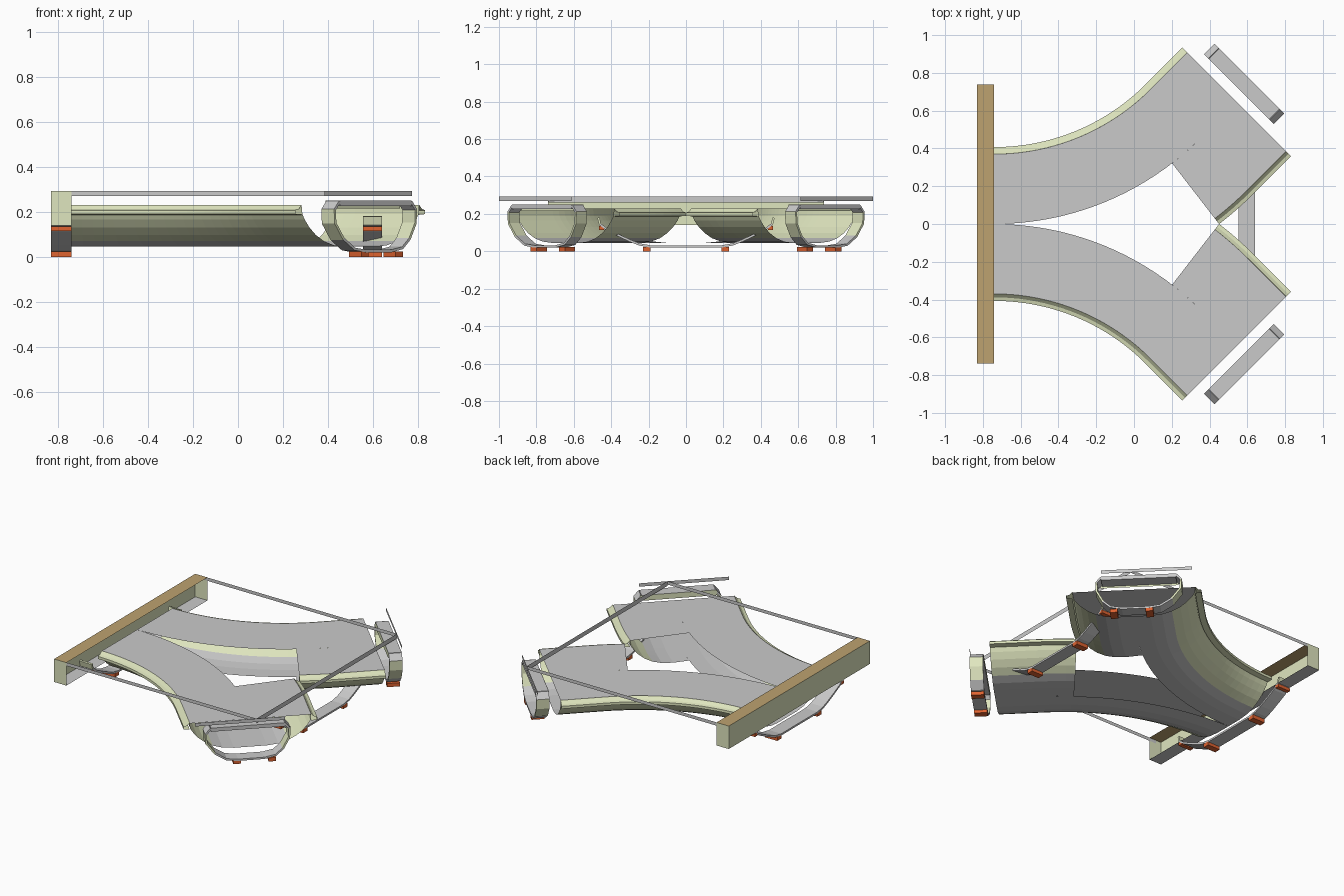
import bpy, math
from mathutils import Vector

if "Cube" in bpy.data.objects:
    bpy.data.objects.remove(bpy.data.objects["Cube"])


def mat(name, c):
    m = bpy.data.materials.new(name)
    m.diffuse_color = (*c, 1)
    m.use_nodes = True
    m.node_tree.nodes["Principled BSDF"].inputs["Base Color"].default_value = m.diffuse_color
    return m


GREY = mat("grey", (0.59, 0.59, 0.59))
GREEN = mat("pale green", (0.74, 0.79, 0.52))
WOOD = mat("tan wood", (0.51, 0.365, 0.16))
ORANGE = mat("orange", (0.74, 0.125, 0.03))


def make(name, verts, faces, mats, rule=None):
    me = bpy.data.meshes.new(name)
    me.from_pydata([tuple(v) for v in verts], [], faces)
    me.update()
    for m in mats:
        me.materials.append(m)
    if rule:
        for p in me.polygons:
            p.material_index = rule(p)
    ob = bpy.data.objects.new(name, me)
    bpy.context.collection.objects.link(ob)
    return ob


def steep(p):
    return 1 if abs(p.normal.z) < 0.91 or p.center.z > 0.18 else 0


def sweep(name, profile, frames, mats, rule=None):
    """Sweep a (side, height) profile through (point, side direction) frames."""
    n = len(profile)
    verts = [(p.x + d.x * u, p.y + d.y * u, z) for p, d in frames for u, z in profile]
    faces = [(i * n + j, i * n + j + 1, (i + 1) * n + j + 1, (i + 1) * n + j)
             for i in range(len(frames) - 1) for j in range(n - 1)]
    return make(name, verts, faces, mats, rule)


def box(name, centre, along, length, width, z0, z1, m):
    """Box whose length runs in direction 'along' on the ground plane."""
    a = Vector(along).normalized() * length / 2
    b = Vector((-a.y, a.x)).normalized() * width / 2
    c = Vector(centre)
    pts = [c - a - b, c + a - b, c + a + b, c - a + b]
    v = [(p.x, p.y, z) for z in (z0, z1) for p in pts]
    f = [(3, 2, 1, 0), (4, 5, 6, 7), (0, 1, 5, 4), (1, 2, 6, 5), (2, 3, 7, 6), (3, 0, 4, 7)]
    return make(name, v, f, [m])


def sheet(name, a, b, z0, z1, m):
    """Thin upright sheet between two ground points."""
    return make(name, [(*a, z0), (*b, z0), (*b, z1), (*a, z1)], [(0, 1, 2, 3)], [m])


def plate(name, x0, x1, y0, y1, z, m):
    return make(name, [(x0, y0, z), (x1, y0, z), (x1, y1, z), (x0, y1, z)], [(0, 1, 2, 3)], [m])


# channel centre line: arc of 45 degrees then a short straight
R = 1.54


def frame(t, s):
    p = Vector((-0.74 + R * math.sin(t), s * R * (1 - math.cos(t))))
    return p, Vector((-math.sin(t), s * math.cos(t)))


# floor, wall, then a rim whose crest slopes outward to a small ledge
HALF = [(0, .045), (.10, .045), (.17, .052), (.23, .07), (.28, .097), (.32, .13),
        (.35, .165), (.365, .19), (.37, .23), (.388, .212), (.407, .207), (.407, .19), (.37, .187)]
SURF = [(0, .228), (.37, .228)]
CUT = math.radians(37.7)
TURN = math.radians(45)

for s, side in ((1, "back"), (-1, "front")):
    arc = [frame(TURN * i / 20, s) for i in range(21)]
    p, d = arc[-1]
    tangent = Vector((math.cos(TURN), s * math.sin(TURN)))
    end = (p + tangent * 0.276, d)
    outer = arc + [end]
    inner = [(q, -e) for q, e in [frame(CUT + (TURN - CUT) * i / 4, s) for i in range(5)] + [end]]
    # channel walls and level surface, outer half full length, inner half short
    sweep(side + "_outer_channel", HALF, outer, [GREY, GREEN], steep)
    sweep(side + "_inner_channel", HALF, inner, [GREY, GREEN], steep)
    sweep(side + "_outer_surface", SURF, outer, [GREY])
    sweep(side + "_inner_surface", SURF, inner, [GREY])

    # end frame of the branch: lid beam, hoop, upright sheet, feet
    c = Vector((0.583, s * 0.742))
    lat = Vector((1, -s)).normalized()
    hoop = [(-.225, .245), (-.255, .21), (-.252, .15), (-.20, .08), (-.13, .035), (-.06, .026),
            (.10, .026), (.17, .04), (.215, .08), (.252, .15), (.255, .21), (.225, .245)]
    ob = sweep(side + "_end_hoop", hoop, [(c - tangent * .04, lat), (c + tangent * .04, lat)],
               [GREY, GREEN], lambda q: 1 if abs(q.normal.z) < 0.6 else 0)
    sol = ob.modifiers.new("thickness", "SOLIDIFY")
    sol.thickness, sol.offset = 0.012, 0
    box(side + "_lid_beam", c, lat, 0.45, 0.08, .226, .25, GREY)
    q = c - tangent * 0.041
    sheet(side + "_lid_back", q - lat * .235, q + lat * .235, .215, .25, GREEN)
    sheet(side + "_end_sheet", (0.385, s * 1.0), (0.773, s * 0.612), .27, .292, GREY)
    for k, u in enumerate((-.065, .15)):
        box(f"{side}_end_foot_{k}", c + lat * u, lat, .045, .078, 0, .024, ORANGE)
    # long thin tie strip from bar to end frame
    sheet(side + "_tie_strip", (-0.79, s * 0.737), (0.65, s * 0.735), .27, .292, GREY)

sheet("cross_tie_strip", (0.65, -0.735), (0.65, 0.735), .262, .292, GREY)

# wide hoops under the entry bar and between the branches
side_pts = [(.468, .18), (.46, .145), (.42, .115), (.36, .085), (.30, .057), (.25, .037), (.19, .026)]
wide = side_pts + [(-u, z) for u, z in reversed(side_pts)]
for name, x, w in (("entry", -0.785, .09), ("middle", 0.597, .085)):
    Y = Vector((0, 1))
    ob = sweep(name + "_hoop", wide, [(Vector((x - w / 2, 0)), Y), (Vector((x + w / 2, 0)), Y)],
               [GREY, GREEN], lambda q: 1 if abs(q.normal.z) < 0.7 else 0)
    sol = ob.modifiers.new("thickness", "SOLIDIFY")
    sol.thickness, sol.offset = 0.012, 0
    for s in (1, -1):
        box(f"{name}_foot_{s}", (x, s * .21), (0, 1), .042, w, 0, .024, ORANGE)
        box(f"{name}_high_foot_{s}", (x, s * .452), (0, 1), .025, w, .115, .135, ORANGE)

# entry bar: open-fronted box with wooden top
X0, X1, W = -0.83, -0.74, 0.738
plate("bar_top", X0, X1, -W, W, .292, WOOD)
plate("bar_bottom", X0, X1, -W, W, .14, GREY)
sheet("bar_back", (X0, W), (X0, -W), .14, .292, GREEN)
for s in (1, -1):
    sheet(f"bar_end_{s}", (X0, s * W), (X1, s * W), .14, .292, GREEN)
